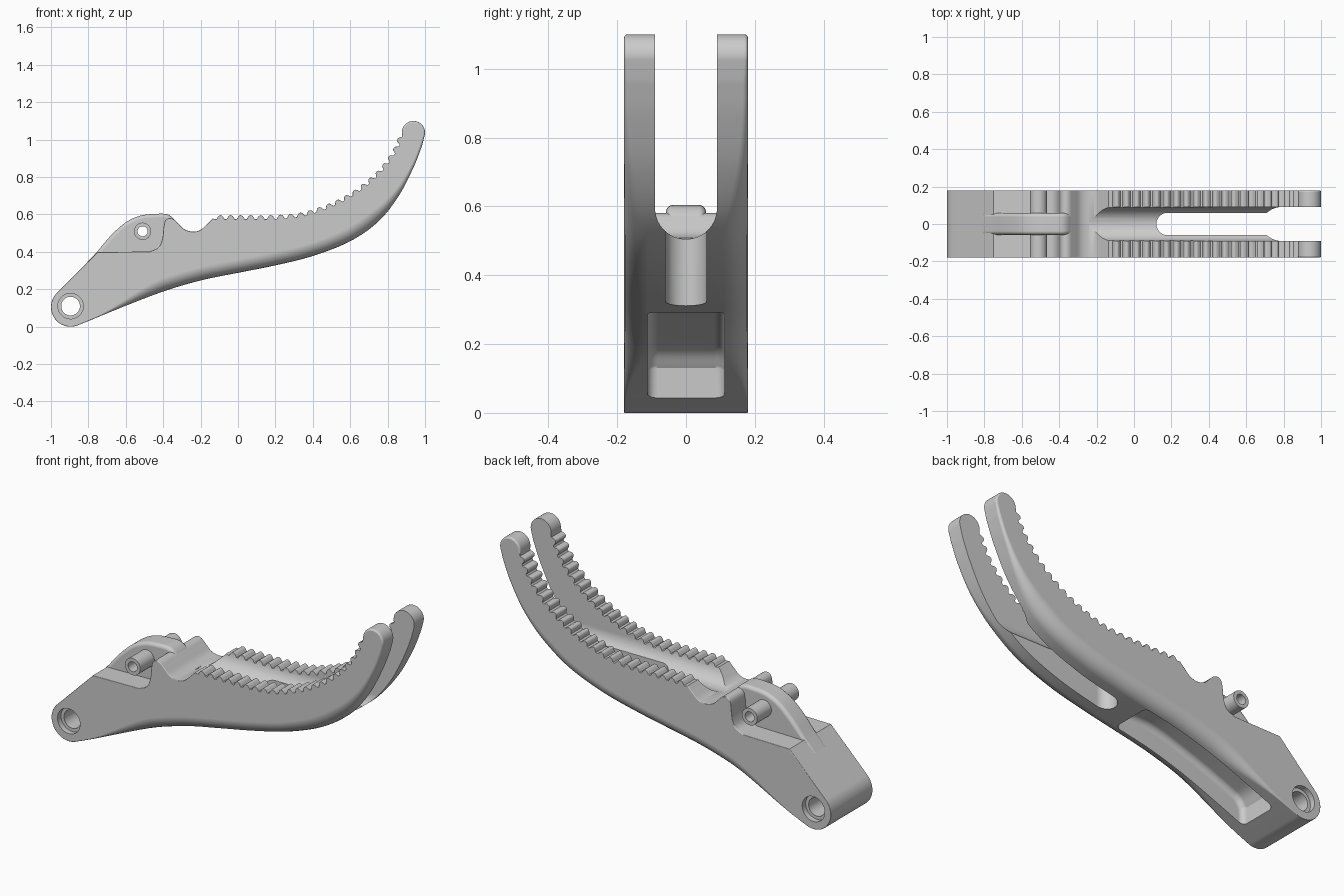
import bpy, bmesh
from math import sin, cos, pi, radians, sqrt
from mathutils import Vector, Matrix

if "Cube" in bpy.data.objects:
    bpy.data.objects.remove(bpy.data.objects["Cube"])


def V(pts):
    return [Vector(p) for p in pts]


def arc(cx, cz, r, a0, a1, n):
    return [Vector((cx + r * cos(radians(a0 + (a1 - a0) * i / n)),
                    cz + r * sin(radians(a0 + (a1 - a0) * i / n)))) for i in range(n + 1)]


def spline(pts, n=6):
    """Catmull-Rom curve through 2D points."""
    p = V(pts)
    p = [2 * p[0] - p[1]] + p + [2 * p[-1] - p[-2]]
    out = []
    for a, b, c, d in zip(p, p[1:], p[2:], p[3:]):
        for i in range(n):
            t = i / n
            out.append(0.5 * (2 * b + (c - a) * t + (2 * a - 5 * b + 4 * c - d) * t * t
                              + (3 * b - a - 3 * c + d) * t ** 3))
    return out + [p[-2]]


def resample(pts, n):
    """n evenly spaced points along a polyline."""
    lens = [(b - a).length for a, b in zip(pts, pts[1:])]
    step, out, k, done = sum(lens) / (n - 1), [], 0, 0.0
    for i in range(n):
        while k < len(lens) - 1 and done + lens[k] < i * step:
            done += lens[k]
            k += 1
        out.append(pts[k].lerp(pts[k + 1], min(1, (i * step - done) / lens[k])))
    return out


def prism(name, pts, hw, radii, segs=6, matrix=None):
    """Extrude an XZ outline along y, rounding the rim by a radius per point."""
    n = len(pts)
    if not isinstance(radii, list):
        radii = [radii] * n
    if sum(pts[i - 1].cross(pts[i]) for i in range(n)) < 0:
        pts, radii = pts[::-1], radii[::-1]
    inward = []
    for i in range(n):
        d = ((pts[i] - pts[i - 1]).normalized() + (pts[(i + 1) % n] - pts[i]).normalized()).normalized()
        inward.append(Vector((-d.y, d.x)))
    layers = [(s, k) for s, ks in ((1, range(segs + 1)), (-1, range(segs, -1, -1))) for k in ks]
    bm = bmesh.new()
    rings = []
    for s, k in layers:
        a = pi / 2 * k / segs
        ring = []
        for p, m, r in zip(pts, inward, radii):
            q = p + m * r * (1 - sin(a))
            ring.append(bm.verts.new((q.x, s * (hw - r * (1 - cos(a))), q.y)))
        rings.append(ring)
    for a, b in zip(rings, rings[1:]):
        for i in range(n):
            j = (i + 1) % n
            bm.faces.new((a[i], a[j], b[j], b[i]))
    bm.faces.new(rings[0])
    bm.faces.new(rings[-1])
    bmesh.ops.remove_doubles(bm, verts=bm.verts, dist=1e-5)
    bmesh.ops.recalc_face_normals(bm, faces=bm.faces)
    me = bpy.data.meshes.new(name)
    bm.to_mesh(me)
    bm.free()
    if matrix:
        me.transform(matrix)
    ob = bpy.data.objects.new(name, me)
    bpy.context.collection.objects.link(ob)
    return ob


def rod(name, x, z, r, y0, y1):
    """Cylinder along y."""
    return prism(name, arc(x, z, r, 0, 352.5, 47), (y1 - y0) / 2, 0.0, 1,
                 Matrix.Translation((0, (y0 + y1) / 2, 0)))


def cut(ob, cutters):
    bpy.context.view_layer.objects.active = ob
    for c in cutters:
        c.hide_render = True
        m = ob.modifiers.new("cut", 'BOOLEAN')
        m.operation, m.solver, m.object = 'DIFFERENCE', 'EXACT', c
        bpy.ops.object.modifier_apply(modifier=m.name)


def smoothstep(a, b, x):
    t = max(0, min(1, (x - a) / (b - a)))
    return t * t * (3 - 2 * t)


# Body outline: pivot end, underside, finger tip, toothed jaw, saddle and shoulder
pivot = arc(-0.895, 0.105, 0.105, 135, 290, 30)
under = spline([(-0.8, 0.03), (-0.6, 0.112), (-0.4, 0.188), (-0.2, 0.247), (0, 0.288), (0.2, 0.328),
                (0.4, 0.378), (0.6, 0.457), (0.75, 0.562), (0.86, 0.70), (0.94, 0.855), (0.985, 0.97)])
tip = arc(0.938, 1.038, 0.062, -12, 176, 20)
base = resample(spline([(0.877, 1.02), (0.86, 0.965), (0.81, 0.88), (0.73, 0.79), (0.62, 0.705), (0.5, 0.642),
                        (0.35, 0.592), (0.2, 0.576), (0.05, 0.575), (-0.12, 0.575)], 12), 22 * 10 + 1)
teeth = []
for i, p in enumerate(base):
    d = (base[min(i + 1, 220)] - base[max(i - 1, 0)]).normalized()
    h = 0.021 * sqrt(max(0, 1 - (((i % 10) / 10 - 0.5) / 0.33) ** 2))
    teeth.append(p + Vector((d.y, -d.x)) * h)
saddle = spline([(-0.135, 0.578), (-0.165, 0.548), (-0.2, 0.518), (-0.24, 0.508), (-0.285, 0.52),
                 (-0.32, 0.552), (-0.345, 0.575), (-0.37, 0.58), (-0.39, 0.565), (-0.398, 0.53),
                 (-0.405, 0.47), (-0.425, 0.425), (-0.47, 0.402)])
shoulder = V([(-0.75, 0.398)])
outline = pivot + under + tip + teeth + saddle + shoulder
radii = ([0.003] * len(pivot)
         + [0.004 + 0.066 * smoothstep(-0.8, -0.35, p.x) * (1 - 0.85 * smoothstep(0.7, 0.98, p.x)) for p in under]
         + [0.01] * len(tip) + [0.002] * len(teeth) + [0.004] * (len(saddle) + 1))
body = prism("lever_body", outline, 0.18, radii)

# Central rib and cross pin on the shoulder
rib = prism("shoulder_rib", spline([(-0.81, 0.34), (-0.75, 0.405), (-0.68, 0.487), (-0.6, 0.558), (-0.52, 0.594),
                                    (-0.44, 0.603), (-0.38, 0.601), (-0.345, 0.578), (-0.32, 0.54)])
            + V([(-0.32, 0.44), (-0.44, 0.38), (-0.76, 0.36)]), 0.058, 0.02)
pin = rod("cross_pin", -0.51, 0.51, 0.046, -0.18, 0.18)

# Cutters: groove and slot between fingers, underside pocket, bores
groove = prism("groove_cutter", arc(0, 0.595, 0.09, 180, 360, 32) + V([(0.09, 1.4), (-0.09, 1.4)]), 0.72, 0.0, 1,
               Matrix.Translation((0.48, 0, 0)) @ Matrix.Rotation(pi / 2, 4, 'Z'))
slot = prism("slot_cutter", arc(0.18, 0, 0.06, 90, 270, 24) + V([(1.3, -0.06), (1.3, 0.06)]), 0.7, 0.0, 1,
             Matrix.Translation((0, 0, 0.6)) @ Matrix.Rotation(pi / 2, 4, 'X'))
pocket = prism("pocket_cutter", V([(-0.77, -0.1), (0.02, -0.1), (0.02, 0.35)])
               + spline([(-0.03, 0.385), (-0.2, 0.37), (-0.45, 0.295), (-0.66, 0.215), (-0.73, 0.18), (-0.765, 0.13)]),
               0.112, 0.03)
bores = [rod("pivot_bore_cutter", -0.895, 0.11, 0.05, -0.3, 0.3)]
for s in (-1, 1):
    bores.append(rod("counterbore_cutter", -0.895, 0.11, 0.068, s * 0.22 - 0.07, s * 0.22 + 0.07))
pin_bore = rod("pin_bore_cutter", -0.51, 0.51, 0.027, -0.3, 0.3)

cut(body, [groove, slot, pocket] + bores)
cut(rib, [pin_bore])
cut(pin, [pin_bore])
for c in [groove, slot, pocket, pin_bore] + bores:
    bpy.data.objects.remove(c)

# Smooth shading with crisp edges
for ob in (body, rib, pin):
    bpy.ops.object.select_all(action='DESELECT')
    ob.select_set(True)
    bpy.context.view_layer.objects.active = ob
    bpy.ops.object.shade_smooth_by_angle(angle=radians(30))
    m = ob.modifiers.new("weighted_normals", 'WEIGHTED_NORMAL')
    m.keep_sharp = True
